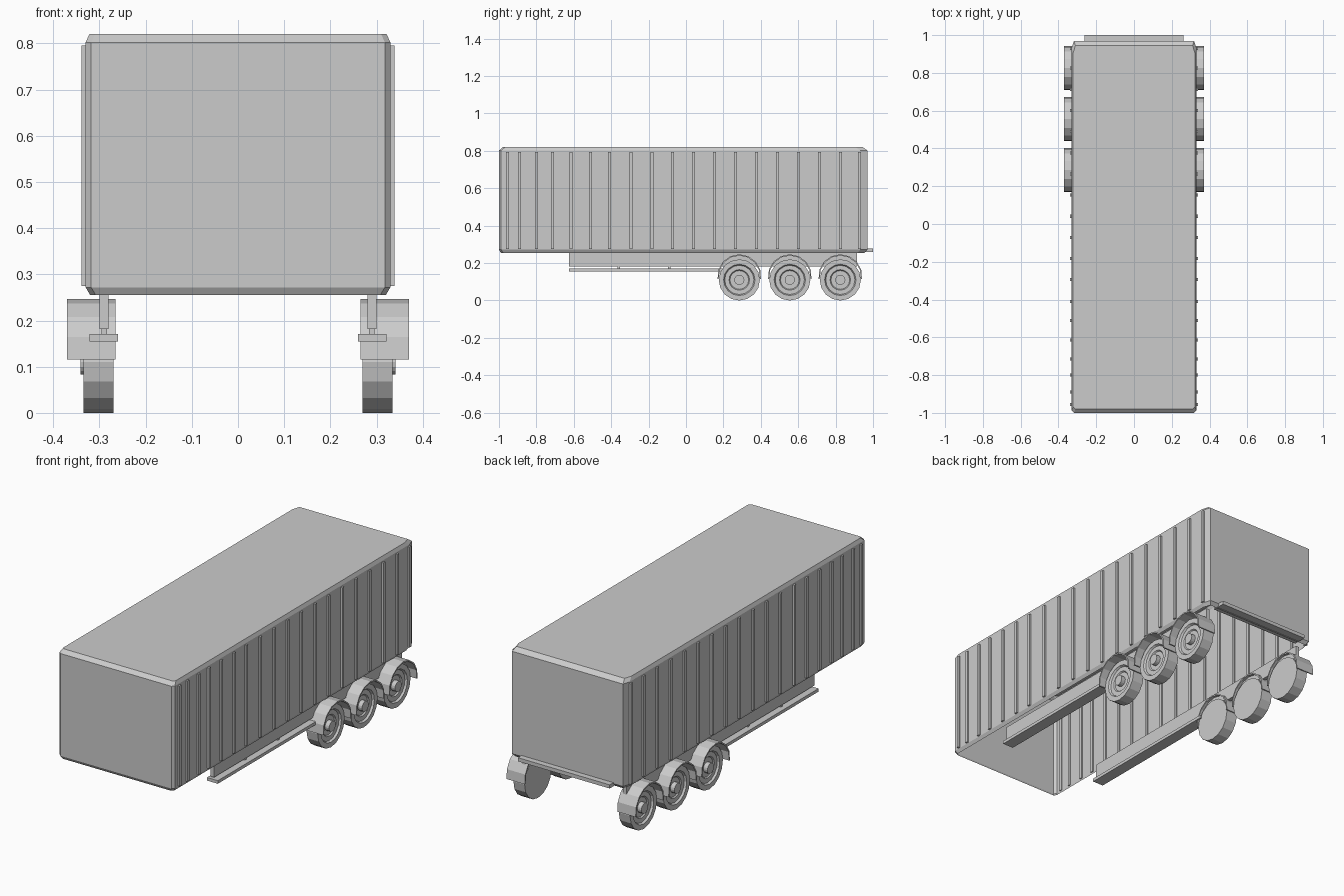
import bpy, bmesh, math

if "Cube" in bpy.data.objects:
    bpy.data.objects.remove(bpy.data.objects["Cube"])


def finish(name, bm):
    bmesh.ops.recalc_face_normals(bm, faces=bm.faces)
    me = bpy.data.meshes.new(name)
    bm.to_mesh(me)
    bm.free()
    ob = bpy.data.objects.new(name, me)
    bpy.context.collection.objects.link(ob)
    return ob


def mirror_x(ob):
    m = ob.modifiers.new("mirror", "MIRROR")
    m.use_axis[0] = True
    return ob


def add_box(bm, x0, x1, y0, y1, z0, z1):
    vs = bmesh.ops.create_cube(bm, size=1)["verts"]
    for v in vs:
        v.co = ((x0 + x1) / 2 + v.co.x * (x1 - x0),
                (y0 + y1) / 2 + v.co.y * (y1 - y0),
                (z0 + z1) / 2 + v.co.z * (z1 - z0))


def boxes(name, items):
    bm = bmesh.new()
    for it in items:
        add_box(bm, *it)
    return finish(name, bm)


def bridge(bm, rings, closed=True):
    for a, b in zip(rings, rings[1:]):
        n = len(a)
        for i in range(n if closed else n - 1):
            j = (i + 1) % n
            bm.faces.new((a[i], a[j], b[j], b[i]))


# Cargo box: chamfered outline stacked in z, open underneath
def outline(bm, x, y0, y1, z):
    cf, cb = 0.012, 0.038
    half = [(x - 0.012, y0), (x, y0 + cf), (x, y1 - cb), (x - 0.012, y1)]
    pts = half + [(-px, py) for px, py in reversed(half)]
    return [bm.verts.new((px, py, z)) for px, py in pts]


bm = bmesh.new()
rings = [outline(bm, 0.32, -0.99, 0.955, 0.255),
         outline(bm, 0.33, -1.0, 0.97, 0.272),
         outline(bm, 0.33, -1.0, 0.97, 0.802),
         outline(bm, 0.322, -0.98, 0.945, 0.82)]
bridge(bm, rings)
bm.faces.new(rings[-1])
body = finish("cargo_box", bm)
# the wall is an open shell: make sure its faces point outwards
if body.data.polygons[-1].normal.z < 0:
    body.data.flip_normals()

# Vertical side ribs
rib_y = [-0.955, -0.89, -0.80, -0.715, -0.615, -0.51, -0.41] + \
        [-0.295 + 0.112 * i for i in range(11)] + [0.928]
mirror_x(boxes("side_ribs", [(0.325, 0.339, y - 0.008, y + 0.008, 0.275, 0.795)
                             for y in rib_y]))

# Chassis rails, side guard strips and their brackets
mirror_x(boxes("chassis_rail", [(0.28, 0.30, -0.625, 0.915, 0.182, 0.258)]))
mirror_x(boxes("side_guard", [(0.26, 0.322, -0.625, 0.20, 0.155, 0.171)]))
mirror_x(boxes("guard_brackets", [(0.284, 0.296, y - 0.006, y + 0.006, 0.165, 0.19)
                                  for y in (-0.36, -0.09)]))

# Rear bumper
boxes("rear_bumper", [(-0.263, 0.263, 0.93, 1.0, 0.258, 0.277)])

AXLES = (0.285, 0.555, 0.825)
SIDES = 16
# Wheel cross-section: (radius, x) from inner cap to hub
PROFILE = [(0.11, 0.27), (0.11, 0.334), (0.084, 0.334), (0.078, 0.324),
           (0.055, 0.324), (0.05, 0.318), (0.027, 0.318), (0.027, 0.341)]

for k, cy in enumerate(AXLES):
    # Wheel with stepped rim
    bm = bmesh.new()
    rings = []
    for r, x in PROFILE:
        rings.append([bm.verts.new((x, cy + r * math.sin(a), 0.11 - r * math.cos(a)))
                      for a in (2 * math.pi * i / SIDES for i in range(SIDES))])
    bridge(bm, rings)
    bm.faces.new(rings[0])
    bm.faces.new(rings[-1])
    mirror_x(finish(f"wheel_{k + 1}", bm))

    # Arched mudguard
    bm = bmesh.new()
    section = [(0.117, 0.265), (0.117, 0.37), (0.110, 0.37), (0.110, 0.265)]
    steps = 8
    rings = []
    for i in range(steps + 1):
        a = math.radians(-7 + 194 * i / steps)
        rings.append([bm.verts.new((x, cy + r * math.cos(a), 0.13 + r * math.sin(a)))
                      for r, x in section])
    bridge(bm, rings)
    bm.faces.new(rings[0])
    bm.faces.new(rings[-1])
    mirror_x(finish(f"mudguard_{k + 1}", bm))
